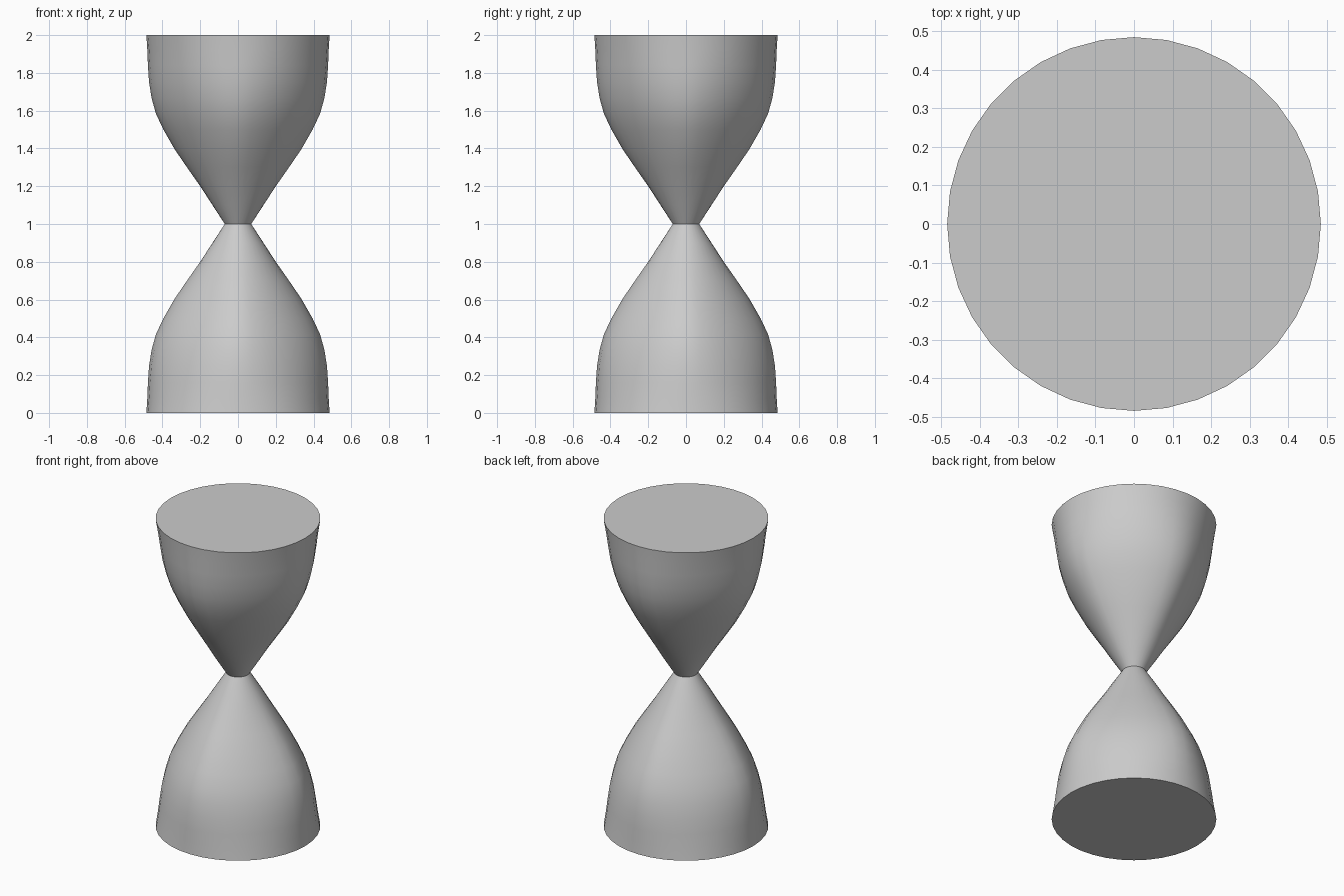
import bpy, bmesh, math

if "Cube" in bpy.data.objects:
    bpy.data.objects.remove(bpy.data.objects["Cube"])

SIDES = 36
# half profile from rim to waist: (radius on the axes, distance from the rim, diagonal flattening)
PROFILE = [(0.485, 0.0, 0.0), (0.480, 0.08, 0.018), (0.477, 0.16, 0.035), (0.471, 0.25, 0.052),
           (0.457, 0.335, 0.068), (0.435, 0.415, 0.08), (0.395, 0.50, 0.087),
           (0.335, 0.605, 0.085), (0.27, 0.70, 0.07), (0.20, 0.80, 0.045),
           (0.135, 0.90, 0.02), (0.07, 1.0, 0.0)]

glass = bpy.data.materials.new("mid_grey")
glass.diffuse_color = (0.6, 0.6, 0.6, 1)
glass.use_nodes = True
glass.node_tree.nodes["Principled BSDF"].inputs["Base Color"].default_value = glass.diffuse_color


def ring_point(r, flat, i):
    """Point on a rounded cross-section that is flattened along the diagonals."""
    a = 2 * math.pi * i / SIDES
    c, s = math.cos(a), math.sin(a)
    p = 1 / (0.5 - math.log2(1 - flat))
    d = r / (abs(c) ** p + abs(s) ** p) ** (1 / p)
    return d * c, d * s


def loft(name, profile):
    """Closed solid through rings of (radius, z, flattening) running upwards."""
    bm = bmesh.new()
    rings = [[bm.verts.new((*ring_point(r, flat, i), z)) for i in range(SIDES)]
             for r, z, flat in profile]
    for low, high in zip(rings, rings[1:]):
        for i in range(SIDES):
            j = (i + 1) % SIDES
            bm.faces.new((low[i], low[j], high[j], high[i]))
    bm.faces.new(rings[0][::-1])
    bm.faces.new(rings[-1])
    mesh = bpy.data.meshes.new(name)
    bm.to_mesh(mesh)
    bm.free()
    mesh.materials.append(glass)
    obj = bpy.data.objects.new(name, mesh)
    bpy.context.collection.objects.link(obj)
    bpy.ops.object.select_all(action='DESELECT')
    obj.select_set(True)
    bpy.context.view_layer.objects.active = obj
    bpy.ops.object.shade_smooth_by_angle(angle=math.radians(30))
    return obj


# lower bulb and its mirror image above form one hourglass body
upper = [(r, 2 - z, flat) for r, z, flat in reversed(PROFILE)]
loft("hourglass_body", PROFILE + upper[1:])
